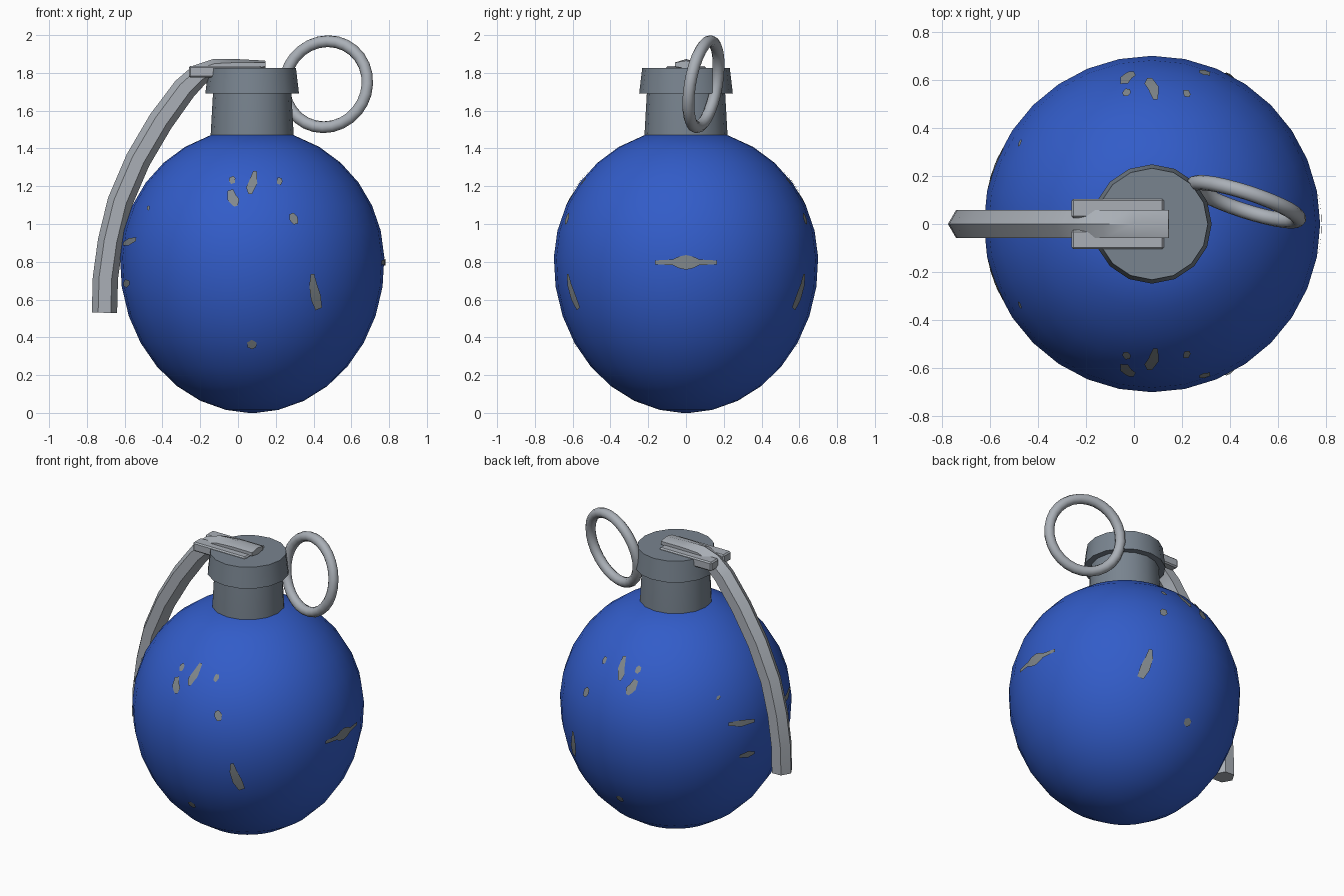
import bpy, bmesh, math
from mathutils import Vector

if "Cube" in bpy.data.objects:
    bpy.data.objects.remove(bpy.data.objects["Cube"])

CX = 0.075                      # axis of body and neck


def material(name, rgb):
    m = bpy.data.materials.new(name)
    m.diffuse_color = (*rgb, 1)
    m.use_nodes = True
    m.node_tree.nodes["Principled BSDF"].inputs["Base Color"].default_value = m.diffuse_color
    return m


blue = material("blue paint", (0.032, 0.107, 0.58))
steel = material("dark steel", (0.19, 0.23, 0.275))
light = material("light steel", (0.40, 0.43, 0.47))
bare = material("bare metal", (0.22, 0.245, 0.26))


def finish(bm, name, mat, closed=True):
    if closed:
        bmesh.ops.remove_doubles(bm, verts=bm.verts, dist=1e-5)
        bmesh.ops.recalc_face_normals(bm, faces=bm.faces)
    me = bpy.data.meshes.new(name)
    bm.to_mesh(me)
    bm.free()
    ob = bpy.data.objects.new(name, me)
    bpy.context.collection.objects.link(ob)
    me.materials.append(mat)
    bpy.ops.object.select_all(action='DESELECT')
    ob.select_set(True)
    bpy.context.view_layer.objects.active = ob
    bpy.ops.object.shade_smooth_by_angle(angle=math.radians(30))
    return ob


def loft(name, rings, mat):
    """Skin a list of equal-length point rings and cap both ends."""
    bm = bmesh.new()
    vs = [[bm.verts.new(p) for p in r] for r in rings]
    n = len(vs[0])
    for a, b in zip(vs, vs[1:]):
        for i in range(n):
            j = (i + 1) % n
            bm.faces.new((a[i], a[j], b[j], b[i]))
    bm.faces.new(vs[0][::-1])
    bm.faces.new(vs[-1])
    return finish(bm, name, mat)


def lathe(name, profile, sides, mat):
    step = 2 * math.pi / sides
    return loft(name, [[(CX + r * math.cos(i * step), r * math.sin(i * step), z)
                        for i in range(sides)] for r, z in profile], mat)


# egg-shaped body: round above, slightly stretched below
MID, R, LOW, UP = 0.80, 0.70, 0.80, 0.706


def body_radius(z):
    h = LOW if z < MID else UP
    return R * math.sqrt(max(0.0, 1 - ((z - MID) / h) ** 2))


profile = [(0.02, 0.0)]
for i in range(1, 15):
    t = math.radians(-90 + 11.5 * i)
    z = MID + math.sin(t) * (LOW if t < 0 else UP)
    if z < 1.45:
        profile.append((body_radius(z), z))
profile.append((body_radius(1.47), 1.47))
lathe("body", profile, 32, blue)

# neck and flared cap
lathe("neck", [(0.22, 1.44), (0.22, 1.47), (0.207, 1.70)], 16, steel)
lathe("cap", [(0.20, 1.69), (0.248, 1.69), (0.232, 1.825)], 16, steel)

# pull ring
bpy.ops.mesh.primitive_torus_add(major_radius=0.231, minor_radius=0.0315,
                                 major_segments=28, minor_segments=10,
                                 location=(0.465, 0.0925, 1.74))
ring = bpy.context.object
ring.name = "pull_ring"
ring.rotation_mode = 'QUATERNION'
ring.rotation_quaternion = Vector((-0.304, -0.937, 0.165)).to_track_quat('Z', 'Y')
ring.data.materials.append(light)
bpy.ops.object.shade_smooth_by_angle(angle=math.radians(60))

# hexagonal lever: x, z, half thickness along the path
path = [(-.707, .53, .067), (-.702, .715, .067), (-.675, .91, .067),
        (-.625, 1.116, .067), (-.53, 1.338, .067), (-.409, 1.544, .067),
        (-.282, 1.717, .064), (-.205, 1.79, .058), (-.12, 1.825, .05),
        (.0, 1.838, .035), (.145, 1.844, .021)]
rings = []
for i, (x, z, k) in enumerate(path):
    a, b = path[max(i - 1, 0)], path[min(i + 1, len(path) - 1)]
    t = Vector((b[0] - a[0], b[1] - a[1])).normalized()
    hexagon = [(k, 0), (k / 2, .058), (-k / 2, .058),
               (-k, 0), (-k / 2, -.058), (k / 2, -.058)]
    rings.append([(x - t.y * u, y, z + t.x * u) for u, y in hexagon])
loft("lever", rings, light)

# hinge rails either side of the lever
for side, label in ((1, "back"), (-1, "front")):
    bm = bmesh.new()
    bmesh.ops.create_cube(bm, size=1)
    for v in bm.verts:
        v.co = (-0.0675 + v.co.x * 0.385, side * 0.065 + v.co.y * 0.08,
                1.806 + v.co.z * 0.06)
    bmesh.ops.bevel(bm, geom=bm.edges[:], offset=0.008, segments=1, affect='EDGES')
    finish(bm, label + "_hinge_rail", light)


# worn paint patches: strokes laid on the body surface
def patch(name, stroke):
    """stroke: (angle, z, width) points; widths run across the stroke."""
    def on_body(a, z):
        r = body_radius(z) + 0.005
        return (CX + r * math.cos(a), r * math.sin(a), z)

    bm = bmesh.new()
    rows = []
    for i, (a, z, w) in enumerate(stroke):
        p, q = stroke[max(i - 1, 0)], stroke[min(i + 1, len(stroke) - 1)]
        r = body_radius(z)
        d = Vector(((q[0] - p[0]) * r, q[1] - p[1])).normalized()
        rows.append([bm.verts.new(on_body(a - d.y * s * w / r, z + d.x * s * w))
                     for s in (-.5, 0, .5)])
    for a, b in zip(rows, rows[1:]):
        for k in (0, 1):
            bm.faces.new((a[k], a[k + 1], b[k + 1], b[k]))
    bm.normal_update()
    for f in bm.faces:
        if f.normal.dot(f.calc_center_median() - Vector((CX, 0, MID))) < 0:
            f.normal_flip()
    finish(bm, name, bare, closed=False)


# front-view strokes: (x, z, width) points, mirrored front to back
strokes = [
    [(-.035, 1.25, .02), (-.03, 1.235, .035), (-.025, 1.215, .02)],
    [(-.04, 1.18, .03), (-.032, 1.14, .05), (-.015, 1.12, .05), (-.01, 1.095, .02)],
    [(.09, 1.28, .02), (.08, 1.22, .045), (.065, 1.19, .045), (.065, 1.16, .02)],
    [(.218, 1.245, .02), (.22, 1.23, .03), (.215, 1.21, .02)],
    [(.28, 1.055, .025), (.293, 1.03, .05), (.305, 1.0, .025)],
    [(-.475, 1.093, .01), (-.47, 1.085, .02), (-.468, 1.075, .01)],
    [(-.603, .895, .02), (-.575, .905, .04), (-.535, .92, .02)],
    [(-.602, .68, .015), (-.59, .685, .045), (-.57, .69, .02)],
    [(.392, .735, .02), (.395, .68, .045), (.41, .61, .06), (.425, .55, .04)],
    [(.05, .36, .025), (.073, .362, .05), (.097, .36, .025)],
]
for n, s in enumerate(strokes):
    for side, label in ((-1, "front"), (1, "back")):
        patch(f"{label}_worn_patch_{n + 1}",
              [(side * math.acos((x - CX) / body_radius(z)), z, w) for x, z, w in s])

# long scratch on the right side
patch("right_scratch", [(y / R, 0.797, w) for y, w in (
    (-.165, .02), (-.07, .03), (-.04, .06), (0, .078), (.04, .06), (.07, .03), (.165, .02))])
